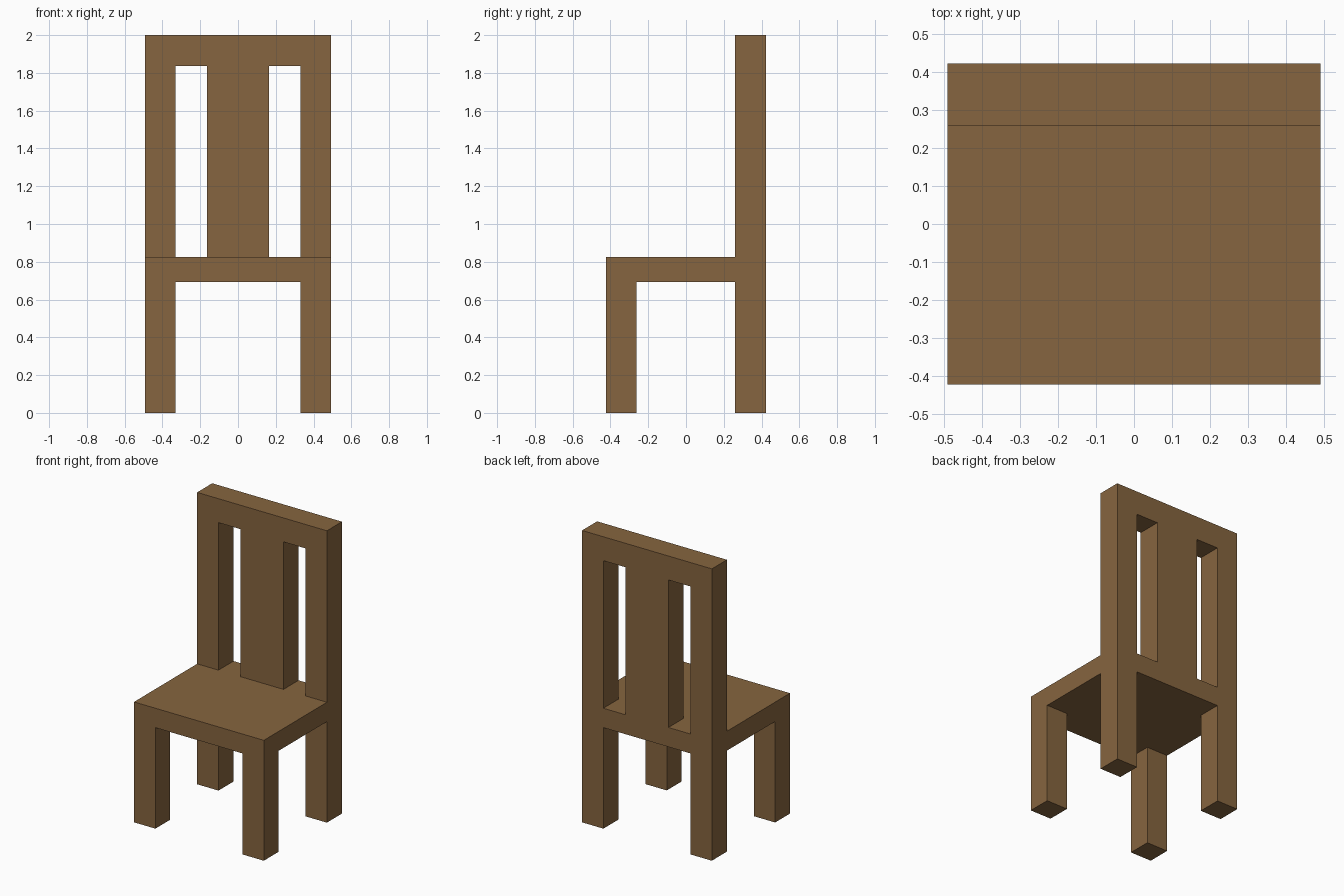
import bpy

if "Cube" in bpy.data.objects:
    bpy.data.objects.remove(bpy.data.objects["Cube"])

wood = bpy.data.materials.new("wood")
wood.diffuse_color = (0.24, 0.13, 0.05, 1.0)
wood.use_nodes = True
wood.node_tree.nodes["Principled BSDF"].inputs["Base Color"].default_value = wood.diffuse_color


def box(name, x, y, z):
    """Axis-aligned box from (min, max) ranges."""
    ranges = (x, y, z)
    bpy.ops.mesh.primitive_cube_add(size=1, location=[(a + b) / 2 for a, b in ranges])
    obj = bpy.context.object
    obj.name = name
    obj.scale = [b - a for a, b in ranges]
    bpy.ops.object.transform_apply(location=False, rotation=False, scale=True)
    obj.data.materials.append(wood)
    return obj


HALF_W, HALF_D = 0.492, 0.423   # half width and half depth
INNER_X, INNER_Y = 0.33, 0.26   # inner faces of the legs
SEAT_LOW, SEAT_TOP = 0.692, 0.825
RAIL_LOW, TOP = 1.836, 2.0
BACK = (INNER_Y, HALF_D)

# Seat slab
box("seat", (-HALF_W, HALF_W), (-HALF_D, HALF_D), (SEAT_LOW, SEAT_TOP))

# Legs and back posts on both sides
for side, x in (("left", (-HALF_W, -INNER_X)), ("right", (INNER_X, HALF_W))):
    box(f"front_leg_{side}", x, (-HALF_D, -INNER_Y - 0.003), (0, SEAT_LOW))
    box(f"back_leg_{side}", x, BACK, (0, SEAT_LOW))
    box(f"back_post_{side}", x, BACK, (SEAT_TOP, RAIL_LOW))

# Centre panel and top rail of the backrest
box("back_panel", (-0.163, 0.163), BACK, (SEAT_TOP, RAIL_LOW))
box("top_rail", (-HALF_W, HALF_W), BACK, (RAIL_LOW, TOP))
